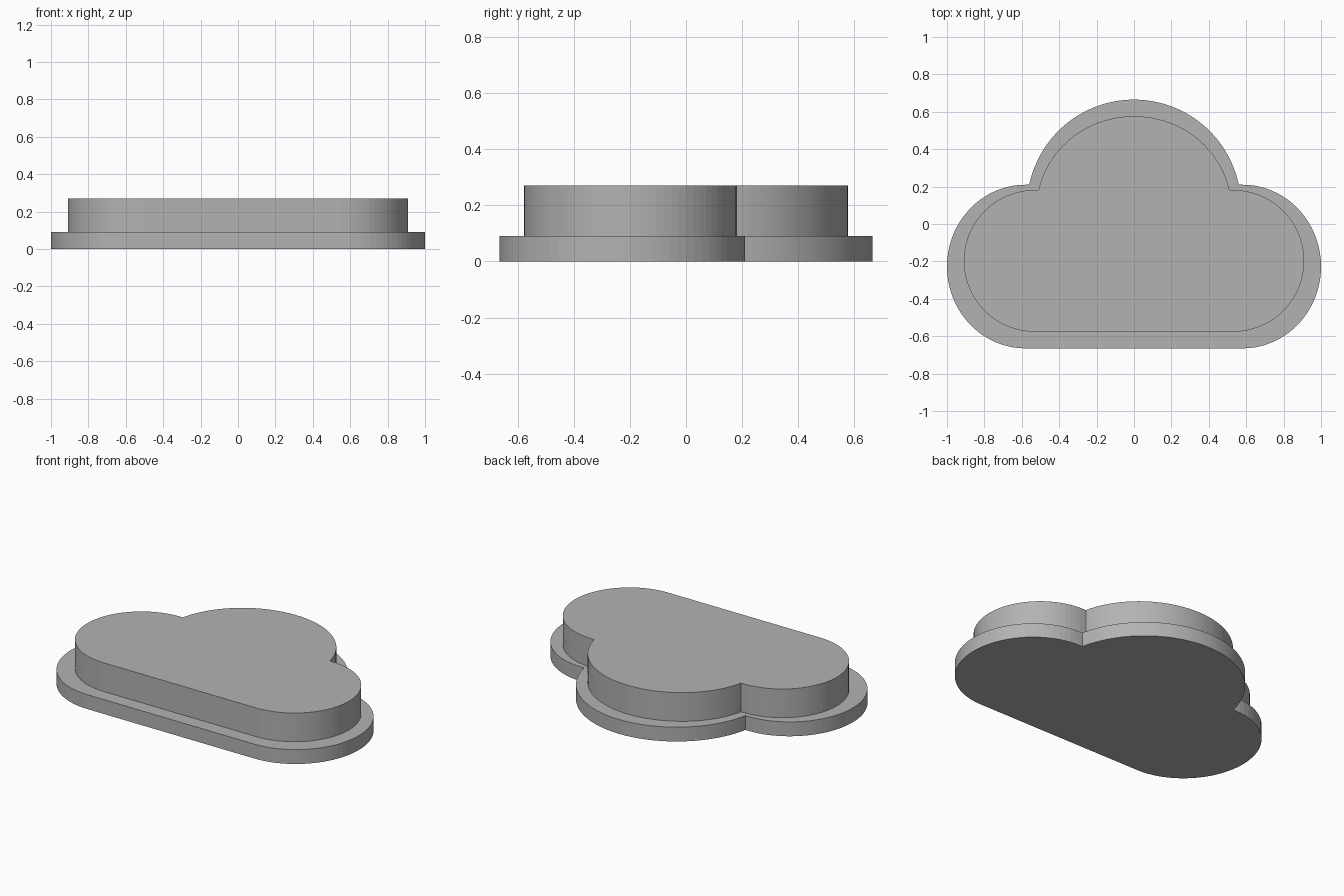
import bpy
import bmesh
from math import sin, cos, pi, asin, acos

cube = bpy.data.objects.get("Cube")
if cube:
    bpy.data.objects.remove(cube)

grey = bpy.data.materials.new("plain grey")
grey.use_nodes = True
colour = (0.45, 0.45, 0.45, 1)
grey.diffuse_color = colour
grey.node_tree.nodes["Principled BSDF"].inputs["Base Color"].default_value = colour


def arc(cx, cy, rx, ry, start, end, steps):
    angles = [start + (end - start) * i / steps for i in range(steps + 1)]
    return [(cx + rx * cos(a), cy + ry * sin(a)) for a in angles]


def cloud_outline():
    # Side lobe, then crown from the notch to the middle; mirrored for the other half
    side = arc(0.58, -0.2275, 0.42, 0.4375, -pi / 2, pi / 2, 40)
    crown_y, crown_r = 0.093, 0.572
    notch = asin((0.21 - crown_y) / crown_r)
    crown = arc(0, crown_y, crown_r, crown_r, notch, pi / 2, 32)
    half = side + crown
    return half + [(-x, y) for x, y in reversed(half[:-1])]


def cloud_slab(name, scale_x, scale_y, bottom, top):
    bm = bmesh.new()
    ring = [bm.verts.new((x * scale_x, y * scale_y, bottom)) for x, y in cloud_outline()]
    base = bm.faces.new(ring)
    result = bmesh.ops.extrude_face_region(bm, geom=[base], use_keep_orig=True)
    moved = [v for v in result["geom"] if isinstance(v, bmesh.types.BMVert)]
    bmesh.ops.translate(bm, vec=(0, 0, top - bottom), verts=moved)
    bmesh.ops.recalc_face_normals(bm, faces=bm.faces)
    mesh = bpy.data.meshes.new(name)
    bm.to_mesh(mesh)
    bm.free()
    mesh.materials.append(grey)
    obj = bpy.data.objects.new(name, mesh)
    bpy.context.collection.objects.link(obj)
    return obj


# Wide base plate and the raised body standing on it
cloud_slab("base_plate", 1, 1, 0, 0.09)
cloud_slab("raised_cloud", 0.91, 0.867, 0.09, 0.27)
